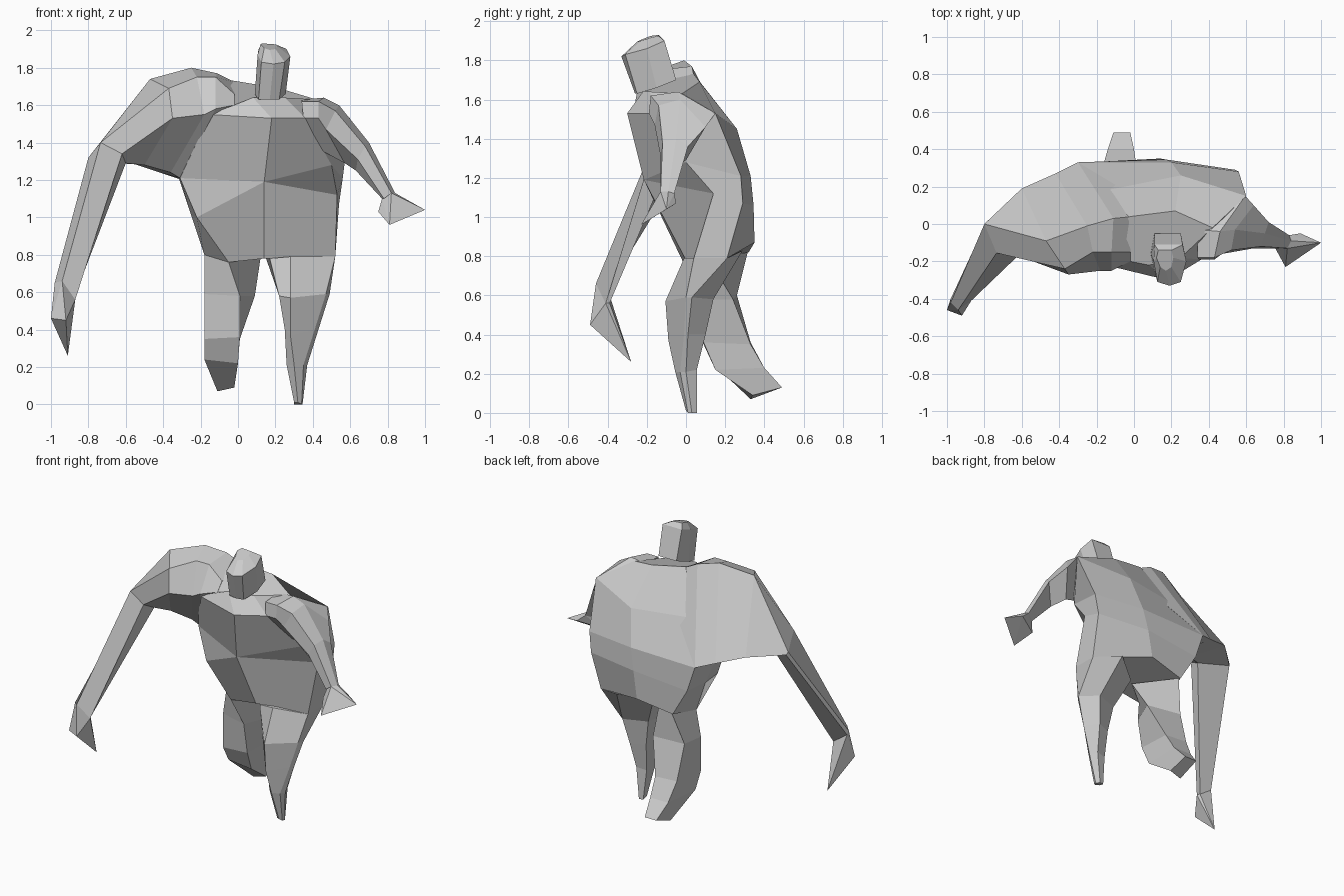
import bpy
import bmesh

default_cube = bpy.data.objects.get("Cube")
if default_cube:
    bpy.data.objects.remove(default_cube, do_unlink=True)

# One plain clay colour for the whole figure
clay = bpy.data.materials.new("clay_grey")
clay.use_nodes = True
clay_colour = (0.6, 0.6, 0.6, 1)
clay.diffuse_color = clay_colour
clay.node_tree.nodes["Principled BSDF"].inputs["Base Color"].default_value = clay_colour

CENTIMETRE = 0.01


def add_points(mesh_builder, points):
    """Add corner points given in centimetres."""
    return [mesh_builder.verts.new([value * CENTIMETRE for value in point])
            for point in points]


def finish(name, mesh_builder):
    """Turn a bmesh into a flat-shaded clay object, merging doubled corners."""
    bmesh.ops.remove_doubles(mesh_builder, verts=mesh_builder.verts, dist=0.002)
    bmesh.ops.recalc_face_normals(mesh_builder, faces=mesh_builder.faces)
    mesh = bpy.data.meshes.new(name)
    mesh_builder.to_mesh(mesh)
    mesh_builder.free()
    mesh.materials.append(clay)
    part = bpy.data.objects.new(name, mesh)
    bpy.context.collection.objects.link(part)
    return part


def loft(name, rings):
    """Skin a stack of equal-length rings and close both ends."""
    builder = bmesh.new()
    loops = [add_points(builder, ring) for ring in rings]
    for lower, upper in zip(loops, loops[1:]):
        count = len(lower)
        for index in range(count):
            following = (index + 1) % count
            builder.faces.new((lower[index], lower[following],
                               upper[following], upper[index]))
    builder.faces.new(loops[0])
    builder.faces.new(loops[-1])
    return finish(name, builder)


def hull(name, points):
    """Convex solid around a few corner points."""
    builder = bmesh.new()
    add_points(builder, points)
    bmesh.ops.convex_hull(builder, input=builder.verts)
    return finish(name, builder)


# Torso, waist to neck: right front, breastbone ridge, left front,
# left back, spine, right back, right side
breastbone = (14, -21.5, 119)
loft("torso", [
    [(-5, -1, 76), (14, 0, 78), (52, 4, 79), (52, 21, 79),
     (14, 35, 87), (-12, 32, 82), (-18, 14, 80)],
    [(-22, -4, 100), breastbone, (53, 14, 112), (54, 29, 107),
     (17, 34.5, 106), (-24, 33, 102), (-25, 14, 101)],
    [(-31, 0, 121), breastbone, (50, 0, 128), (56, 28, 121),
     (20, 33, 121), (-30, 33, 120), (-32, 10, 122)],
    [(-15, -22, 155), (18, -30, 153), (36, -19, 153), (60, 15, 153),
     (25, 26, 145), (-20, 17, 146), (-25, 0, 150)],
    [(-2, -20, 160), (8, -22, 164), (25, -18, 164), (42, -2, 163),
     (22, 7, 169), (-2, 4, 173), (-11, 0, 174)],
])

# Heavy right shoulder and arm: top, front, lower front, underside, back
loft("right_arm", [
    [(-1, 4, 172), (-2, -15, 166), (-2, -20, 160), (-20, 2, 130), (-10, 21, 140)],
    [(-11, 3, 177), (-12, -15, 175), (-12, -25, 158), (-31, 1, 121), (-30, 33, 120)],
    [(-25, -1, 180), (-22, -15, 175), (-18, -25, 155), (-36, 0, 124), (-42, 27, 124)],
    [(-47, -9, 174), (-37, -24, 169), (-35, -27, 153), (-50, -4, 128), (-60, 19, 130)],
    [(-80, 0, 132), (-73.5, -15.5, 140), (-62, -17, 134), (-60, -8, 129), (-79, 1, 130)],
    [(-98, -42, 65), (-94, -46, 66), (-87, -41, 56), (-88, -39, 56), (-98, -40, 63)],
])
hull("right_hand", [
    (-98, -42, 65), (-94, -46, 66), (-87, -41, 56), (-88, -39, 56), (-98, -40, 63),
    (-100, -46, 46), (-92, -49, 45), (-91, -28, 26),
])

# Slender left arm in the same order
loft("left_arm", [
    [(34, -3, 163), (34, -18, 162), (35, -19, 153), (43, -6, 138), (50, 14, 152)],
    [(46, -4, 164), (43, -18, 162), (43, -19, 153), (46, -6, 135), (59.5, 15, 153)],
    [(54, -3, 160), (52, -14, 157), (47, -16, 147), (57, 0, 129), (64, 10, 146)],
    [(70, -5, 140), (68, -12, 138), (64, -13, 131), (63, -8, 125), (72, 1, 136)],
    [(84, -9, 113), (82, -13, 113), (78, -13, 110), (77, -10, 110), (83, -6, 112)],
])
hull("left_hand", [
    (84, -9, 113), (82, -13, 113), (77, -10, 110), (83, -6, 112),
    (89, -5, 107), (100, -10, 104), (81, -23, 96), (75, -12, 103),
])

# Standing left leg tapering to a point: inner front, shin, outer front,
# outer back, calf, inner side
loft("left_leg", [
    [(17, 0, 78), (28, -1, 79), (52, 4, 79), (52, 21, 79), (34, 29, 83), (15, 15, 78)],
    [(22, -4, 58), (28, -10.5, 57), (47, 0, 59), (49, 3, 59), (40, 14, 58), (24, 8, 58)],
    [(25, -3, 40), (28, -9, 37), (41, -1, 40), (43, 1, 40), (37, 10, 40), (27, 6, 40)],
    [(26, -2, 21), (30, -5.5, 21), (35, -3, 21), (37, 0, 21), (35, 5.5, 22), (28, 4, 21)],
    [(30, 1, 1), (32, 0, 1), (34, 1, 0), (34.5, 3, 0), (33, 5.5, 0), (30, 5, 0)],
])

# Trailing right leg: outer front, inner front, inner back, outer back
loft("right_leg", [
    [(-18, 14, 80), (-5, -1, 76), (12, 12, 78), (-11, 31.5, 82)],
    [(-18, 9, 59), (1, 5, 58), (9, 24, 58), (-17, 26, 60)],
    [(-18, 9, 35), (1, 9, 36), (1, 33, 35), (-16, 33, 36)],
    [(-18, 15, 24), (0, 15, 22), (0, 40, 23), (-14, 40, 23)],
    [(-11, 33, 7), (-2, 34, 9), (-2, 49, 13), (-11, 49, 13)],
])

# Head leaning forward, with a shallow crown: two back corners, left side,
# three front corners, right side
loft("head", [
    [(11, -5, 170), (25, -5, 170), (25.5, -15, 166), (22, -25, 163),
     (17, -26, 163), (11, -25, 163), (9, -16, 166)],
    [(11, -11, 190), (26, -11, 190), (28, -20, 186), (25, -31, 183),
     (19, -33, 182), (12.5, -31, 183), (10.5, -20, 187)],
    [(13, -14, 193), (20, -14, 192.5), (21, -18, 191.5), (20, -23, 190),
     (17, -25, 189.5), (14, -23, 190.5), (12, -18, 192.5)],
])
